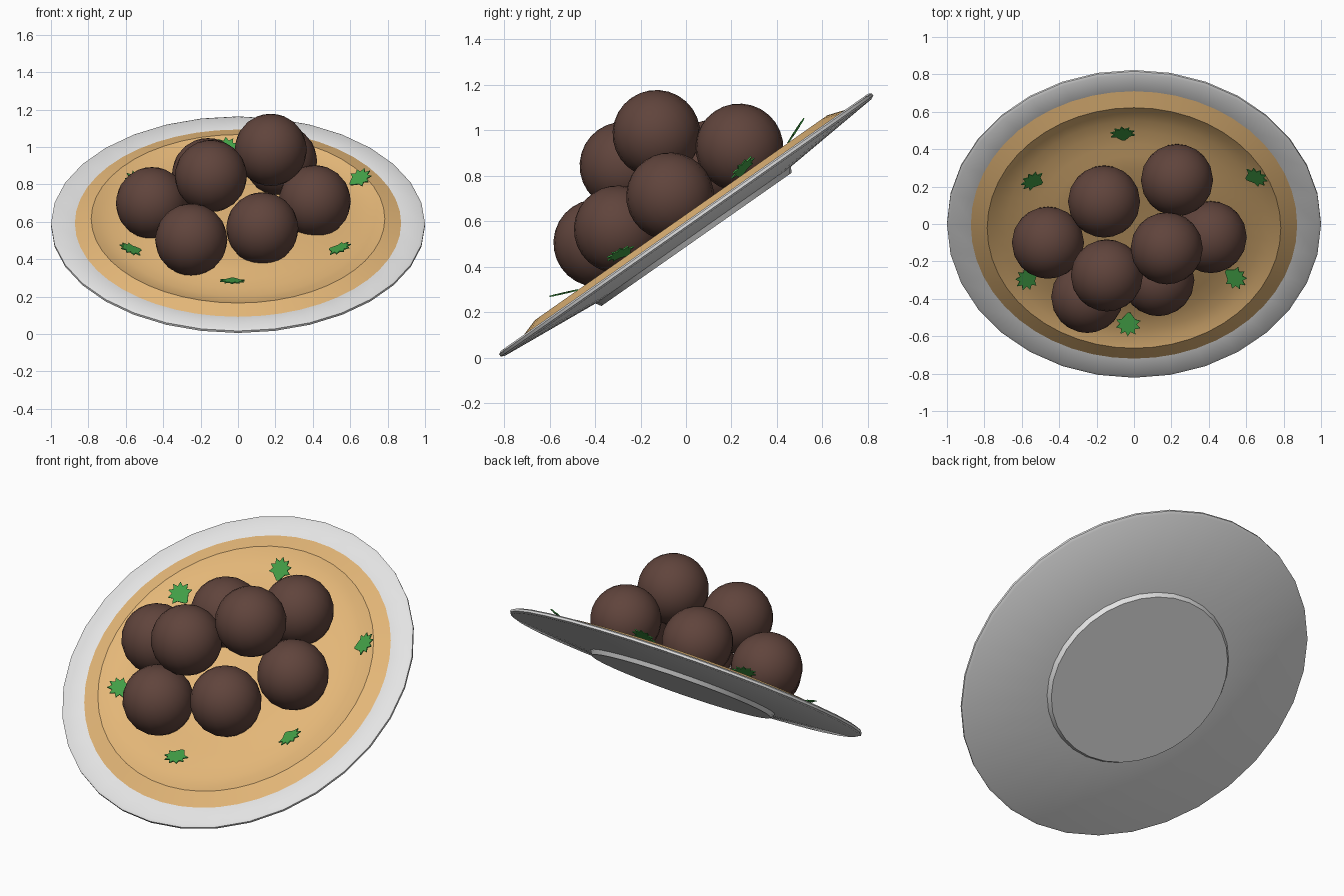
import bpy, bmesh, math
from mathutils import Matrix, Vector

if "Cube" in bpy.data.objects:
    bpy.data.objects.remove(bpy.data.objects["Cube"])

# the whole dish is tilted toward the front
TILT = Matrix.Translation((0, 0, 0.586)) @ Matrix.Rotation(math.radians(35), 4, 'X')


def srgb(h):
    return tuple((c / 12.92 if c <= 0.04045 else ((c + 0.055) / 1.055) ** 2.4)
                 for c in (int(h[i:i + 2], 16) / 255 for i in (0, 2, 4))) + (1,)


def material(name, h):
    m = bpy.data.materials.new(name)
    m.diffuse_color = srgb(h)
    m.use_nodes = True
    m.node_tree.nodes["Principled BSDF"].inputs["Base Color"].default_value = m.diffuse_color
    return m


WHITE = material("plate_white", "e4e4e4")
SAUCE = material("sauce_tan", "e4b778")
BROWN = material("meat_brown", "60443c")
GREEN = material("leaf_green", "43a047")


def finish(bm, name, mat, matrix, angle=30):
    bmesh.ops.recalc_face_normals(bm, faces=bm.faces)
    bm.transform(matrix)
    me = bpy.data.meshes.new(name)
    bm.to_mesh(me)
    bm.free()
    me.materials.append(mat)
    ob = bpy.data.objects.new(name, me)
    bpy.context.collection.objects.link(ob)
    if angle:
        bpy.ops.object.select_all(action='DESELECT')
        bpy.context.view_layer.objects.active = ob
        ob.select_set(True)
        bpy.ops.object.shade_smooth_by_angle(angle=math.radians(angle))
    return ob


def lathe(name, profile, mat, segments, angle=30):
    bm = bmesh.new()
    verts = [bm.verts.new((r, 0, h)) for r, h in profile]
    edges = [bm.edges.new(p) for p in zip(verts, verts[1:])]
    bmesh.ops.spin(bm, geom=verts + edges, cent=(0, 0, 0), axis=(0, 0, 1),
                   angle=math.tau, steps=segments, use_merge=True)
    bmesh.ops.remove_doubles(bm, verts=bm.verts, dist=1e-5)
    return finish(bm, name, mat, TILT, angle)


# plate with foot disc
lathe("plate", [(0, -0.08), (0.51, -0.08), (0.525, -0.056), (0.985, -0.016),
                (1.0, -0.008), (1.0, 0.005), (0.985, 0.012), (0.86, 0.008),
                (0.75, -0.025), (0, -0.03)], WHITE, 32)

# sauce pool with raised outer lip
lathe("sauce", [(0.88, 0.006), (0.785, 0.037), (0.74, 0.02), (0.68, 0.009),
                (0.61, 0.008), (0.53, 0.015), (0.46, 0.027), (0.38, 0.034),
                (0.25, 0.03), (0.1, 0.025), (0, 0.025)], SAUCE, 48, 25)

# meatballs: six on the sauce, two stacked on top
balls = [(-0.46, -0.10, 0.70), (-0.16, 0.12, 0.855), (0.23, 0.235, 0.925),
         (0.41, -0.07, 0.71), (-0.25, -0.39, 0.505), (0.13, -0.30, 0.565),
         (0.175, -0.13, 0.985), (-0.145, -0.275, 0.845)]
for i, p in enumerate(balls):
    bm = bmesh.new()
    bmesh.ops.create_uvsphere(bm, u_segments=20, v_segments=14, radius=0.193)
    m = Matrix.Translation(p) @ Matrix.Rotation(math.radians(35), 4, 'X')
    finish(bm, f"meatball_{i + 1}", BROWN, m, 60)

# herb leaves: toothed fans whose outer tips lift off the sauce
leaves = [(0.65, 0.347), (-0.06, 0.63), (-0.54, 0.322),
          (-0.57, -0.315), (-0.03, -0.61), (0.54, -0.308)]
for i, (x, y) in enumerate(leaves):
    bm = bmesh.new()
    pts = [(-0.062, -0.007), (-0.062, 0.007)]
    n = 15
    for k in range(n):
        a = math.radians(125 - 250 * k / (n - 1))
        r = 0.068 if k % 2 else 0.045
        pts.append((r * math.cos(a), r * math.sin(a)))
    face = bm.faces.new([bm.verts.new((px, py, -0.003)) for px, py in pts])
    top = bmesh.ops.extrude_face_region(bm, geom=[face])["geom"]
    for v in top:
        if isinstance(v, bmesh.types.BMVert):
            v.co.z += 0.006
    m = (TILT @ Matrix.Translation((x, y, 0.06))
         @ Matrix.Rotation(math.atan2(y, x), 4, 'Z')
         @ Matrix.Rotation(math.radians(-22), 4, 'Y'))
    finish(bm, f"herb_leaf_{i + 1}", GREEN, m, 0)
